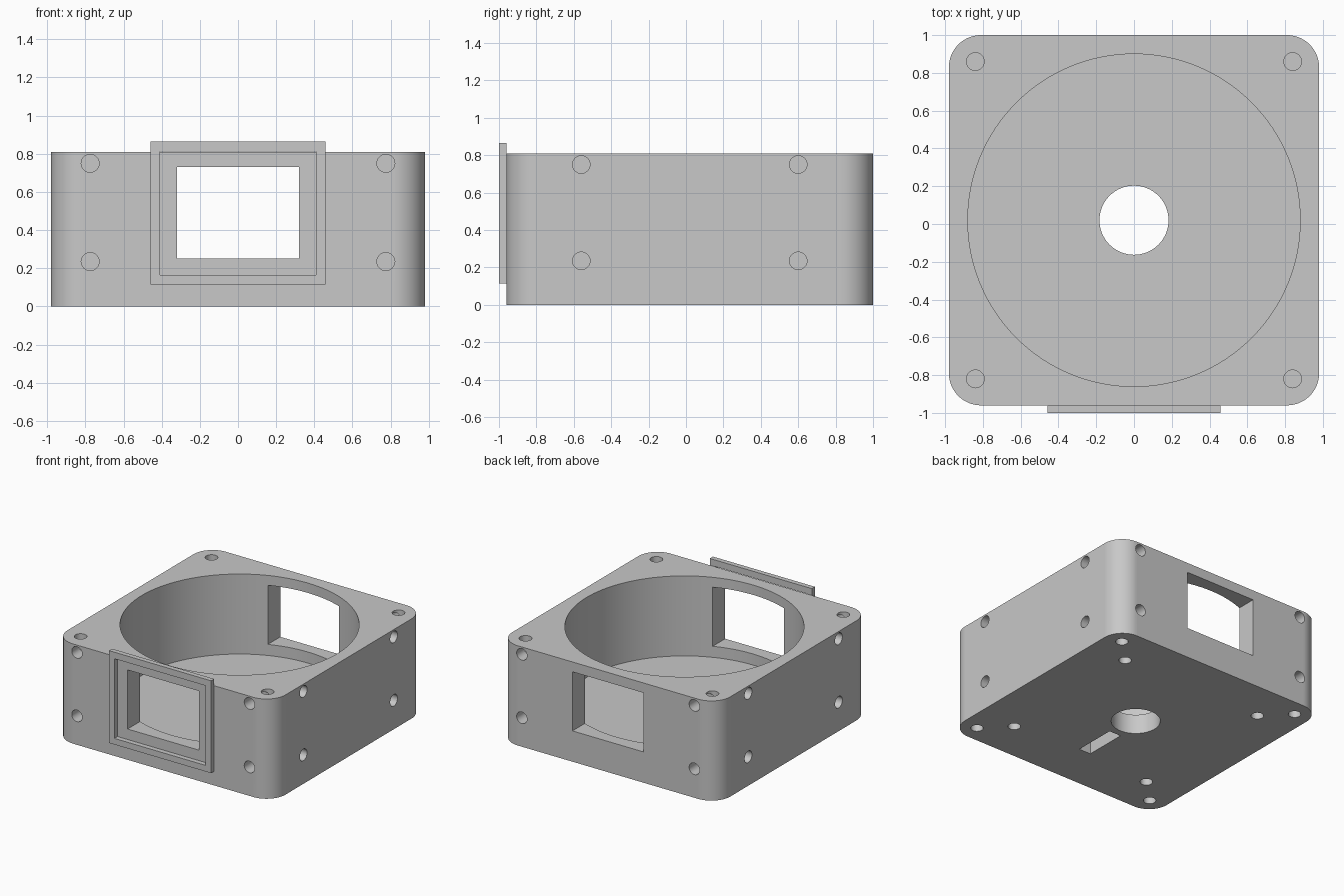
import bpy, bmesh, math
from mathutils import Matrix, Vector

if "Cube" in bpy.data.objects:
    bpy.data.objects.remove(bpy.data.objects["Cube"], do_unlink=True)

grey = bpy.data.materials.new("plain grey")
grey.use_nodes = True
grey.diffuse_color = (0.58, 0.58, 0.58, 1)
grey.node_tree.nodes["Principled BSDF"].inputs["Base Color"].default_value = (0.58, 0.58, 0.58, 1)

CY = 0.02            # centre of the body in y
HALF, HEIGHT = 0.98, 0.81
FLOOR = 0.16
HOLE_R = 0.047


def make_object(name, bm):
    mesh = bpy.data.meshes.new(name)
    bm.to_mesh(mesh)
    bm.free()
    obj = bpy.data.objects.new(name, mesh)
    bpy.context.collection.objects.link(obj)
    return obj


def box(name, lo, hi, corner=0):
    lo, hi = Vector(lo), Vector(hi)
    bm = bmesh.new()
    bmesh.ops.create_cube(bm, size=1)
    for v in bm.verts:
        v.co = Vector(a + (b - a) * (c + 0.5) for a, b, c in zip(lo, hi, v.co))
    if corner:
        upright = [e for e in bm.edges if abs((e.verts[0].co - e.verts[1].co).z) > 0.1]
        bmesh.ops.bevel(bm, geom=upright, offset=corner, segments=20,
                        profile=0.5, affect='EDGES')
    return make_object(name, bm)


def drill(start, direction, depth, radius=HOLE_R, sides=32):
    """Cylinder cutter entering at start, reaching depth along direction."""
    d = Vector(direction)
    bm = bmesh.new()
    bmesh.ops.create_cone(bm, cap_ends=True, segments=sides, radius1=radius,
                          radius2=radius, depth=depth + 0.05)
    middle = Vector(start) + d * (depth - 0.05) / 2
    turn = d.to_track_quat('Z', 'Y').to_matrix().to_4x4()
    bm.transform(Matrix.Translation(middle) @ turn)
    return make_object("hole_cutter", bm)


def carve(obj, cutters):
    """Subtract the cutters, then discard them."""
    for c in cutters:
        c.hide_render = True
        mod = obj.modifiers.new("cut", 'BOOLEAN')
        mod.operation, mod.solver, mod.object = 'DIFFERENCE', 'EXACT', c
    graph = bpy.context.evaluated_depsgraph_get()
    mesh = bpy.data.meshes.new_from_object(obj.evaluated_get(graph))
    obj.modifiers.clear()
    obj.data = mesh
    for c in cutters:
        bpy.data.objects.remove(c, do_unlink=True)


def finish(obj):
    """Smooth the round walls, keep the flat walls flat."""
    obj.data.materials.clear()
    obj.data.materials.append(grey)
    bpy.ops.object.select_all(action='DESELECT')
    obj.select_set(True)
    bpy.context.view_layer.objects.active = obj
    bpy.ops.object.shade_smooth_by_angle(angle=math.radians(30))
    for p in obj.data.polygons:
        p.material_index = 0
        if max(abs(c) for c in p.normal) > 0.9999:
            p.use_smooth = False


# Housing block with rounded upright corners
housing = box("housing", (-HALF, CY - HALF, 0), (HALF, CY + HALF, HEIGHT), corner=0.17)

# Round chamber, shaft hole, through window and blind slot in the underside
cutters = [
    drill((0, CY, HEIGHT), (0, 0, -1), HEIGHT - FLOOR, 0.88, 128),
    drill((0, CY, 0), (0, 0, 1), FLOOR + 0.05, 0.183, 64),
    box("window_cutter", (-0.32, -1.2, 0.25), (0.32, 1.2, 0.73)),
    box("slot_cutter", (-0.053, -0.57, -0.1), (0.053, -0.22, 0.12)),
]

# Blind screw holes on every side
for sx in (-1, 1):
    for sy in (-1, 1):
        corner = (sx * 0.84, CY + sy * 0.84)
        cutters.append(drill((*corner, HEIGHT), (0, 0, -1), 0.2))
        cutters.append(drill((*corner, 0), (0, 0, 1), 0.15))
        cutters.append(drill((sx * 0.643, CY + sy * 0.643, 0), (0, 0, 1), 0.13))
        for z in (0.235, 0.75):
            cutters.append(drill((sx * 0.775, CY + sy * HALF, z), (0, -sy, 0), 0.2))
            cutters.append(drill((sx * HALF, CY + sy * 0.58, z), (-sx, 0, 0), 0.2))
carve(housing, cutters)
finish(housing)

# Raised rim around the front window
frame = box("window_frame", (-0.458, -1, 0.115), (0.458, CY - HALF, 0.865))
carve(frame, [box("frame_cutter", (-0.41, -1.1, 0.165), (0.41, -0.9, 0.812))])
finish(frame)
